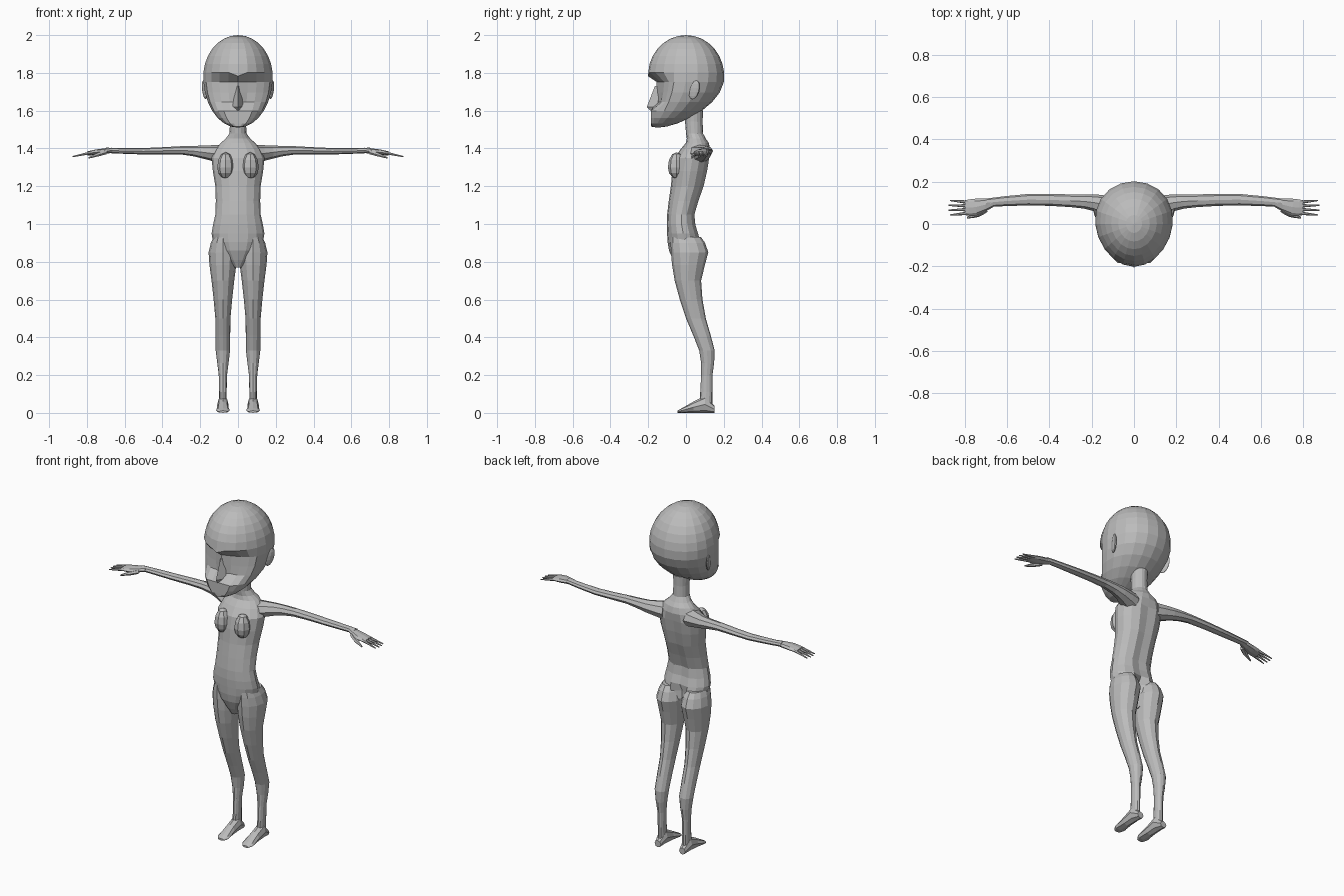
import bpy, bmesh, math
from mathutils import Vector

cube = bpy.data.objects.get("Cube")
if cube:
    bpy.data.objects.remove(cube, do_unlink=True)

GREY = (0.5, 0.5, 0.5, 1)
material = bpy.data.materials.new("plain grey")
material.use_nodes = True
material.diffuse_color = GREY
material.node_tree.nodes["Principled BSDF"].inputs["Base Color"].default_value = GREY


def finish(name, bm, mirror):
    """Turn a bmesh into a named grey object, mirrored to the other side if asked."""
    bmesh.ops.recalc_face_normals(bm, faces=bm.faces)
    mesh = bpy.data.meshes.new(name)
    bm.to_mesh(mesh)
    bm.free()
    mesh.materials.append(material)
    part = bpy.data.objects.new(name, mesh)
    bpy.context.collection.objects.link(part)
    if mirror:
        part.modifiers.new("Mirror", "MIRROR").use_axis[0] = True


def ball(name, shape, segments, mirror=False):
    """Faceted sphere whose unit points are moved by the shape rule."""
    bm = bmesh.new()
    bmesh.ops.create_uvsphere(bm, u_segments=segments, v_segments=segments * 3 // 4, radius=1)
    for vert in bm.verts:
        vert.co = shape(vert.co.copy())
    finish(name, bm, mirror)


def loft(name, rings, mirror=False):
    """Skin a list of point rings and close both ends."""
    bm = bmesh.new()
    loops = [[bm.verts.new(point) for point in ring] for ring in rings]
    for lower, upper in zip(loops, loops[1:]):
        for i in range(len(lower)):
            bm.faces.new((lower[i - 1], lower[i], upper[i], upper[i - 1]))
    bm.faces.new(loops[0])
    bm.faces.new(loops[-1])
    finish(name, bm, mirror)


def refine(keys):
    """Add a smoothly curved in-between point after every key."""
    keys = [Vector(key) for key in keys]
    padded = [keys[0]] + keys + [keys[-1]]
    result = []
    for before, start, end, after in zip(padded, padded[1:], padded[2:], padded[3:]):
        result += [start, (start + end) * 0.5 + (start + end - before - after) / 16]
    return result + [keys[-1]]


def circle(count):
    """Cosine and sine of evenly spaced angles."""
    turns = [math.tau * i / count for i in range(count)]
    return [(math.cos(turn), math.sin(turn)) for turn in turns]


def column(keys, x=0, count=12):
    """Horizontal oval rings from keys of height, half width, front and back."""
    return [[Vector((x + width * s, (front + back) / 2 + c * (front - back) / 2, z))
             for c, s in circle(count)] for z, width, front, back in keys]


def limb(path, count=8):
    """Rings across a path of x, y, z, side radius and height radius."""
    rings = []
    for i, (x, y, z, wide, high) in enumerate(path):
        before, after = path[max(i - 1, 0)], path[min(i + 1, len(path) - 1)]
        side = Vector((before[1] - after[1], after[0] - before[0], 0)).normalized()
        rings.append([Vector((x, y, z + high * s)) + side * wide * c for c, s in circle(count)])
    return rings


# Head: egg shape, drawn forward to the chin, with flat face, brow and eye sockets
def head_shape(p):
    depth = max(-p.z, 0)
    p.x, p.y, p.z = p.x * 0.184, p.y * 0.203, p.z * (0.22 if p.z > 0 else 0.27)
    p.x *= 1 + p.y / 2
    p.y -= 0.15 * depth ** 2
    if depth > 0.1:
        p.y = max(p.y, -0.185)
    if 0.1 < depth < 0.55 and p.y < -0.1:
        p.y += 0.03
        if 0.02 < abs(p.x) < 0.11:
            p.y += 0.02
    if depth < 0.1 and abs(p.x) < 0.03 and p.y < 0 and p.z < 0.05:
        p.z -= 0.02
    return p + Vector((0, 0, 1.78))


ball("head", head_shape, 20)

# Nose: wedge from bridge to tip
loft("nose", column([(1.6, 0.02, -0.19, -0.1), (1.62, 0.03, -0.207, -0.1),
                     (1.73, 0.012, -0.165, -0.1)], count=4))

# Ears: thin ovals leaning outward toward the top
ball("ears", lambda p: Vector((0.178 + p.x * 0.01 + p.y * 0.008 + p.z * 0.006,
                               0.045 + p.y * 0.028 + p.z * 0.01, 1.71 + p.z * 0.05)), 10, True)

# Torso and neck, with a groove along the spine and between the buttocks
torso = column(refine([(0.77, 0.02, -0.05, 0.03), (0.86, 0.11, -0.09, 0.09), (0.95, 0.14, -0.1, 0.07),
                       (1.05, 0.12, -0.1, 0.05), (1.2, 0.12, -0.08, 0.1), (1.35, 0.14, -0.06, 0.13),
                       (1.43, 0.09, 0, 0.12), (1.48, 0.045, 0, 0.09), (1.6, 0.045, -0.01, 0.09)]), count=16)
for ring in torso:
    groove = ring[len(ring) // 2]
    if groove.z < 1.36:
        groove.y -= 0.05 if groove.z < 0.92 else 0.012
loft("torso", torso)

# Bust: faceted forms, steeper below than above
ball("bust", lambda p: Vector((0.065 + p.x * 0.045, -0.05 + p.y * 0.046,
                               1.3 + p.z * (0.08 if p.z > 0 else 0.06))), 8, True)

# Legs: hip to ankle
loft("legs", column(refine([(0.93, 0.05, -0.08, 0.08), (0.85, 0.076, -0.08, 0.118), (0.7, 0.06, -0.06, 0.08),
                            (0.5, 0.04, 0, 0.105), (0.33, 0.038, 0.07, 0.152), (0.2, 0.022, 0.08, 0.14),
                            (0.04, 0.02, 0.07, 0.14)]), x=0.08), True)

# Feet: heel to toes, flat on the ground
loft("feet", limb([(0.08, y, high, wide, high) for y, wide, high in
                   [(0.15, 0.02, 0.02), (0.1, 0.03, 0.045), (0.04, 0.03, 0.03),
                    (-0.02, 0.036, 0.013), (-0.045, 0.02, 0.006)]]), True)

# Arms: shoulder to wrist
loft("arms", limb(refine([(0.09, 0.07, 1.37, 0.06, 0.05), (0.18, 0.1, 1.38, 0.04, 0.035),
                          (0.3, 0.11, 1.39, 0.03, 0.022), (0.5, 0.115, 1.385, 0.027, 0.017),
                          (0.7, 0.1, 1.39, 0.02, 0.014)])), True)

# Hands: palm, four spread fingers and a thumb
loft("palms", limb(refine([(0.67, 0.1, 1.39, 0.02, 0.014), (0.75, 0.08, 1.38, 0.04, 0.015),
                           (0.8, 0.077, 1.374, 0.035, 0.01)])), True)
for i in range(4):
    spread = 1.5 - i
    tip = 0.88 - 0.006 * abs(spread)
    loft(f"finger_{i + 1}", limb([(0.78, 0.077 + spread * 0.017, 1.377, 0.009, 0.009),
                                  (tip, 0.077 + spread * 0.023, 1.357, 0.003, 0.003)], 6), True)
loft("thumbs", limb(refine([(0.7, 0.07, 1.38, 0.014, 0.012), (0.74, 0.045, 1.368, 0.013, 0.011),
                            (0.79, 0.03, 1.35, 0.004, 0.004)]), 6), True)
